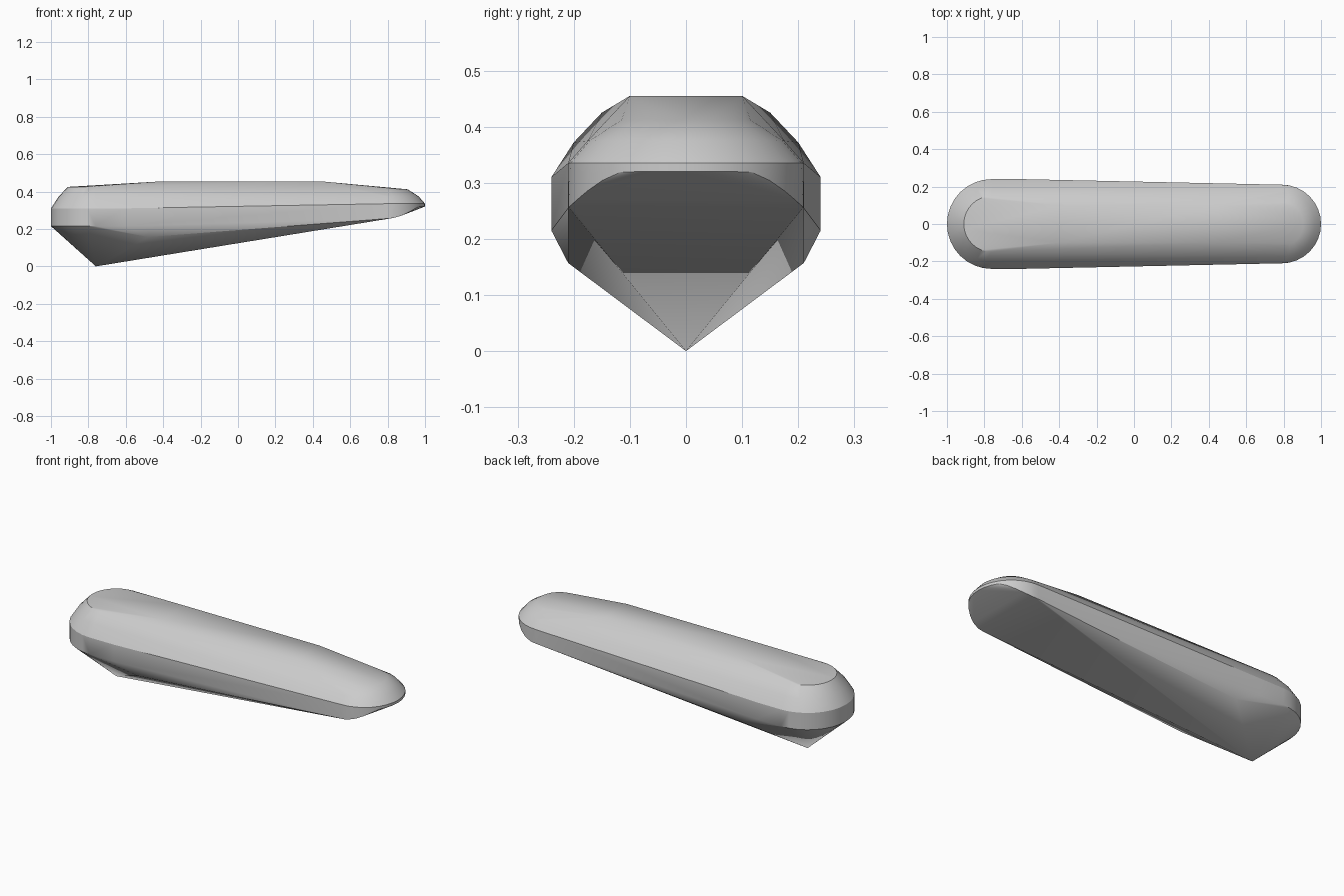
import bpy
import bmesh
import math

# Remove the default object
cube = bpy.data.objects.get("Cube")
if cube:
    bpy.data.objects.remove(cube)

# Single grey finish
grey = bpy.data.materials.new("plain grey")
grey.use_nodes = True
colour = (0.6, 0.6, 0.6, 1)
grey.diffuse_color = colour
grey.node_tree.nodes["Principled BSDF"].inputs["Base Color"].default_value = colour


def half_ring(cx, radius, side, height, steps=16):
    """Half circle opening towards the middle; height is a function of |y|."""
    ring = []
    for i in range(steps + 1):
        a = math.pi * (i / steps - 0.5)
        y = radius * math.sin(a)
        ring.append((cx + side * radius * math.cos(a), y, height(abs(y))))
    return ring


def mirrored(x, y, z):
    return [(x, y, z), (x, -y, z)]


def nose_rim(y):
    """Lower rim of the slim end, dipping towards the sides."""
    t = max(0, (y - 0.11) / 0.1)
    return 0.32 - 0.065 * t ** 1.5


points = [(-0.76, 0, 0)]  # keel tip

# Blunt end, stacked half rings
for radius, z in ((0.24, 0.215), (0.24, 0.31), (0.2, 0.372), (0.15, 0.425)):
    points += half_ring(-0.76, radius, -1, lambda y, z=z: z)

# Slim end, stacked half rings over the tilted rim
points += half_ring(0.79, 0.21, 1, nose_rim)
for radius, z in ((0.21, 0.335), (0.175, 0.375), (0.117, 0.412)):
    points += half_ring(0.79, radius, 1, lambda y, z=z: z)

# Flat top, side band and lower chine corners
for corner in ((-0.4, 0.1, 0.455), (0.44, 0.1, 0.455),
               (-0.61, 0.24, 0.215), (-0.61, 0.24, 0.31),
               (-0.48, 0.21, 0.157), (0.81, 0.209, 0.256)):
    points += mirrored(*corner)

# Wrap the outline points in one faceted shell
bm = bmesh.new()
for p in points:
    bm.verts.new(p)
bmesh.ops.remove_doubles(bm, verts=bm.verts[:], dist=0.0005)
bmesh.ops.convex_hull(bm, input=bm.verts[:], use_existing_faces=False)
loose = [v for v in bm.verts if not v.link_faces]
bmesh.ops.delete(bm, geom=loose, context='VERTS')
bmesh.ops.dissolve_limit(bm, angle_limit=math.radians(0.5),
                         verts=bm.verts[:], edges=bm.edges[:])
bmesh.ops.recalc_face_normals(bm, faces=bm.faces[:])

mesh = bpy.data.meshes.new("rounded_shell")
bm.to_mesh(mesh)
bm.free()
mesh.materials.append(grey)
shell = bpy.data.objects.new("rounded_shell", mesh)
bpy.context.collection.objects.link(shell)

# Smooth shading with sharp edges kept
bpy.ops.object.select_all(action='DESELECT')
shell.select_set(True)
bpy.context.view_layer.objects.active = shell
bpy.ops.object.shade_smooth_by_angle(angle=math.radians(30))
